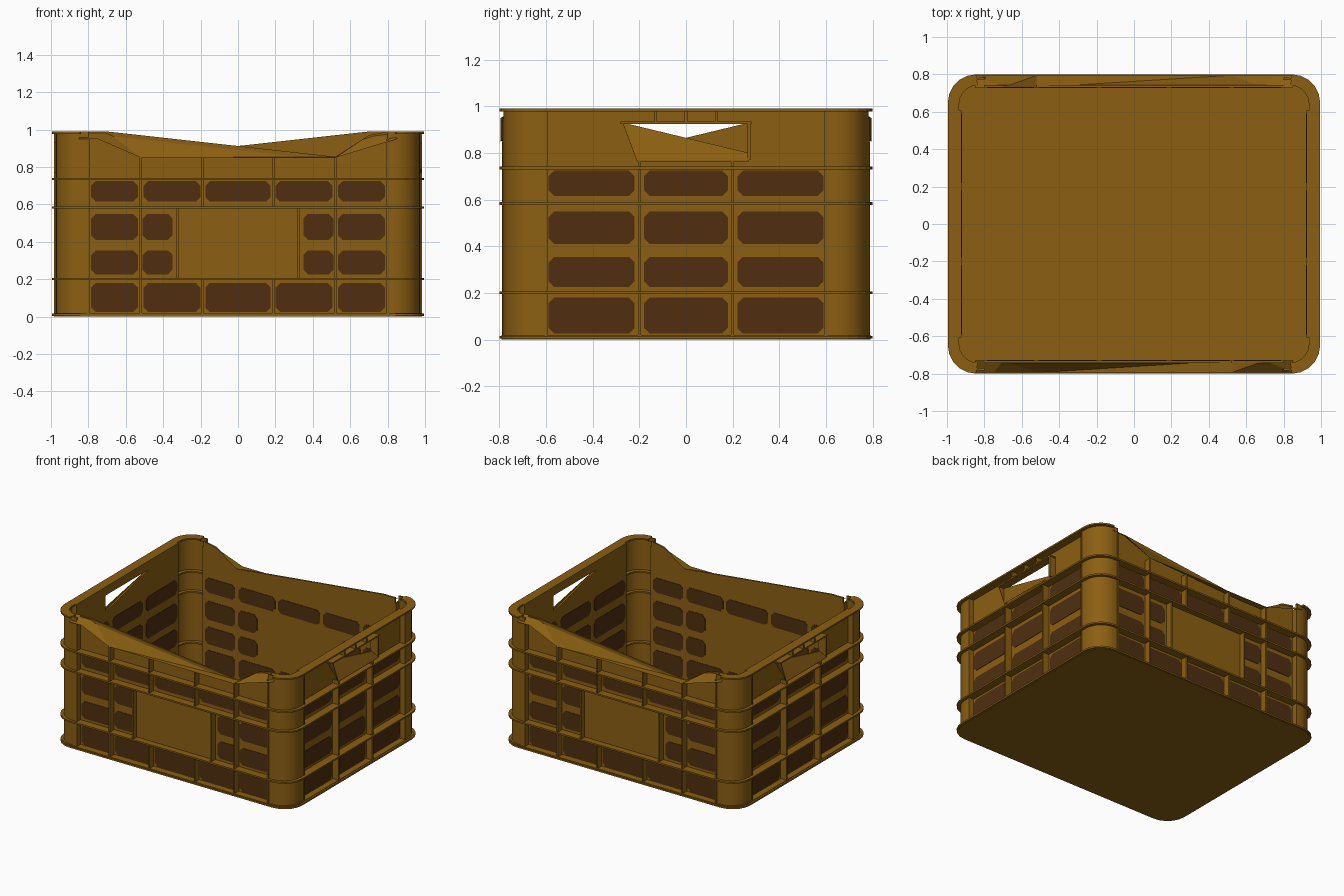
import bpy, bmesh, math
from mathutils import Vector

if "Cube" in bpy.data.objects:
    bpy.data.objects.remove(bpy.data.objects["Cube"], do_unlink=True)


def material(name, rgb):
    m = bpy.data.materials.new(name)
    m.use_nodes = True
    m.diffuse_color = (*rgb, 1)
    m.node_tree.nodes["Principled BSDF"].inputs["Base Color"].default_value = (*rgb, 1)
    return m


OCHRE = material("ochre plastic", (0.26, 0.115, 0.006))
DARK = material("dark brown openings", (0.08, 0.028, 0.005))

OX, OY = 0.995, 0.80      # outer edge of the ribs
WX, WY = 0.935, 0.742     # recessed wall planes
PX, PY = 0.972, 0.782     # corner post planes
EX, EY = 0.80, 0.60       # where the corner posts begin
TOP, T = 0.99, 0.012      # height and sheet thickness
Z = Vector((0, 0, 1))


def finish(name, bm, mat=OCHRE, smooth=False):
    bmesh.ops.recalc_face_normals(bm, faces=bm.faces)
    me = bpy.data.meshes.new(name)
    bm.to_mesh(me)
    bm.free()
    me.materials.append(mat)
    ob = bpy.data.objects.new(name, me)
    bpy.context.collection.objects.link(ob)
    if smooth:
        bpy.ops.object.select_all(action="DESELECT")
        ob.select_set(True)
        bpy.context.view_layer.objects.active = ob
        bpy.ops.object.shade_smooth_by_angle(angle=math.radians(35))
    return ob


def prism(bm, pts, off):
    """Solid made by sweeping a polygon along an offset."""
    a = [bm.verts.new(p) for p in pts]
    b = [bm.verts.new(Vector(p) + Vector(off)) for p in pts]
    bm.faces.new(a)
    bm.faces.new(b[::-1])
    for i in range(len(a)):
        j = (i + 1) % len(a)
        bm.faces.new((a[i], b[i], b[j], a[j]))


def box(bm, lo, hi):
    prism(bm, [(lo[0], lo[1], lo[2]), (hi[0], lo[1], lo[2]),
               (hi[0], hi[1], lo[2]), (lo[0], hi[1], lo[2])], Z * (hi[2] - lo[2]))


def rounded(hx, hy, r, z, n=5):
    pts = []
    for q, (sx, sy) in enumerate(((1, 1), (-1, 1), (-1, -1), (1, -1))):
        for i in range(n + 1):
            a = math.pi / 2 * (q + i / n)
            pts.append((sx * (hx - r) + r * math.cos(a), sy * (hy - r) + r * math.sin(a), z))
    return pts


def ring(name, z, skip_ends=False):
    """Flange around the crate, optionally open along front and back."""
    bm = bmesh.new()
    out, inn = rounded(OX, OY, 0.15, z), rounded(WX, WY, 0.10, z)
    for i in range(len(out)):
        j = (i + 1) % len(out)
        if skip_ends and abs(out[i][0] - out[j][0]) > 1:
            continue
        prism(bm, [out[i], out[j], inn[j], inn[i]], Z * T)
    return finish(name, bm)


def front(s, u, d, z):
    """Point on the front (s=1) or back (s=-1) wall."""
    return Vector((s * u, -s * d, z))


def side(s, u, d, z):
    """Point on the left (s=1) or right (s=-1) wall."""
    return Vector((s * d, s * u, z))


def rib(bm, at, s, u, z0, z1, d0, d1):
    a, b = at(s, u - T / 2, d0, z0), at(s, u + T / 2, d1, z1)
    box(bm, a, b)


def opening(bm, at, s, u0, u1, z0, z1, d):
    """Thin plate with clipped corners, flush through the wall."""
    c = 0.025
    prof = [(u0 + c, z0), (u1 - c, z0), (u1, z0 + c), (u1, z1 - c),
            (u1 - c, z1), (u0 + c, z1), (u0, z1 - c), (u0, z0 + c)]
    pts = [at(s, u, d - T - 0.003, z) for u, z in prof]
    prism(bm, pts, at(s, 0, T + 0.006, 0))


# Floor and horizontal flanges
bm = bmesh.new()
prism(bm, rounded(PX + 0.01, PY + 0.01, 0.14, 0), Z * 0.02)
finish("floor", bm)
for name, z in (("base_flange", 0.004), ("lower_flange", 0.195),
                ("middle_flange", 0.578), ("upper_flange", 0.73)):
    ring(name, z)
ring("top_rim", TOP - T, True)

# Rounded corner posts
bm = bmesh.new()
for sx in (1, -1):
    for sy in (1, -1):
        r, n = 0.14, 8
        def path(hx, hy, rad):
            arc = [(hx - rad + rad * math.cos(math.pi / 2 * i / n),
                    hy - rad + rad * math.sin(math.pi / 2 * i / n)) for i in range(n + 1)]
            return [(hx, EY)] + arc + [(EX, hy)]
        outer, inner = path(PX, PY, r), path(PX - T, PY - T, r - T)
        lay = []
        for z in (0.004, TOP):
            lay.append([[bm.verts.new((sx * x, sy * y, z)) for x, y in p] for p in (outer, inner)])
        (o0, i0), (o1, i1) = lay
        for k in range(len(o0) - 1):
            bm.faces.new((o0[k], o0[k + 1], o1[k + 1], o1[k]))
            bm.faces.new((i0[k], i1[k], i1[k + 1], i0[k + 1]))
            bm.faces.new((o1[k], o1[k + 1], i1[k + 1], i1[k]))
finish("corner_posts", bm, smooth=True)

ROWS = ((0.025, 0.18), (0.225, 0.355), (0.41, 0.55), (0.615, 0.725))
DIP_IN = ((-0.85, TOP), (-0.7, TOP), (0.52, 0.855), (0.7, 0.97), (0.85, TOP))
DIP_OUT = ((-0.85, 0.95), (-0.75, 0.95), (-0.52, 0.85), (0.52, 0.85), (0.85, 0.95))

for s, end in ((1, "front"), (-1, "back")):
    # Long wall with a dipped top edge
    bm = bmesh.new()
    prof = [(-EX, 0), (EX, 0), (EX, TOP)] + [p for p in DIP_IN[::-1] if abs(p[0]) < EX] + [(-EX, TOP)]
    prism(bm, [front(s, u, WY, z) for u, z in prof], front(s, 0, -T, 0))
    finish(end + "_wall", bm)

    # Sloping lip from the wall to the outer edge
    bm = bmesh.new()
    a = [bm.verts.new(front(s, u, WY - T, z)) for u, z in DIP_IN]
    b = [bm.verts.new(front(s, u, OY - 0.005, z)) for u, z in DIP_OUT]
    for i in range(len(a) - 1):
        bm.faces.new((a[i], a[i + 1], b[i + 1]))
        bm.faces.new((a[i], b[i + 1], b[i]))
    finish(end + "_lip", bm)

    # Upright ribs and label plate
    bm = bmesh.new()
    for m in (1, -1):
        rib(bm, front, s, m * EX, 0, 0.95, WY - T, PY + 0.005)
        rib(bm, front, s, m * 0.52, 0, 0.85, WY - T, OY - 0.01)
        rib(bm, front, s, m * 0.19, 0, 0.2, WY - T, OY - 0.01)
        rib(bm, front, s, m * 0.19, 0.58, 0.85, WY - T, OY - 0.01)
        rib(bm, front, s, m * 0.325, 0.2, 0.58, WY - T, OY - 0.01)
    finish(end + "_ribs", bm)
    bm = bmesh.new()
    box(bm, front(s, -0.32, WY, 0.205), front(s, 0.32, WY + 0.01, 0.58))
    finish(end + "_label_plate", bm)

    # Dark openings
    bm = bmesh.new()
    for k, (z0, z1) in enumerate(ROWS):
        cols = [(0.535, 0.785)] + ([(0.35, 0.51)] if k in (1, 2) else [(0.2, 0.505)])
        for u0, u1 in cols:
            opening(bm, front, s, u0, u1, z0, z1, WY)
            opening(bm, front, s, -u1, -u0, z0, z1, WY)
        if k in (0, 3):
            opening(bm, front, s, -0.175, 0.175, z0, z1, WY)
    finish(end + "_openings", bm, DARK)

for s, end in ((1, "left"), (-1, "right")):
    # Short wall with a hand hole
    bm = bmesh.new()
    low = [(-EY, 0), (EY, 0), (EY, 0.93), (0.27, 0.93), (0.27, 0.80), (-0.27, 0.93), (-EY, 0.93)]
    high = [(-EY, 0.93), (EY, 0.93), (EY, TOP), (-EY, TOP)]
    for prof in (low, high):
        prism(bm, [side(s, u, WX, z) for u, z in prof], side(s, 0, -T, 0))
    finish(end + "_wall", bm)

    # Handle surround
    bm = bmesh.new()
    prism(bm, [side(s, -0.27, WX, 0.93), side(s, 0.27, WX, 0.80),
               side(s, 0.27, OX - 0.01, 0.77), side(s, -0.21, OX - 0.01, 0.77)], Z * -0.006)
    prism(bm, [side(s, -0.27, WX, 0.93), side(s, -0.21, OX - 0.01, 0.77),
               side(s, -0.27, OX - 0.01, 0.93)], Z * -0.006)
    box(bm, side(s, -0.28, WX - T, 0.925), side(s, 0.28, OX - 0.01, 0.935))
    rib(bm, side, s, 0.27, 0.77, 0.93, WX - T, OX - 0.01)
    finish(end + "_handle", bm)

    # Upright ribs
    bm = bmesh.new()
    for m in (1, -1):
        rib(bm, side, s, m * EY, 0, TOP, WX - T, PX + 0.005)
        rib(bm, side, s, m * 0.2, 0, 0.77, WX - T, OX - 0.01)
    for u in (-0.13, 0, 0.13):
        rib(bm, side, s, u, 0.93, TOP - T, WX, OX - 0.01)
    finish(end + "_ribs", bm)

    # Dark openings
    bm = bmesh.new()
    for z0, z1 in ROWS:
        for u0, u1 in ((-0.59, -0.22), (-0.18, 0.18), (0.22, 0.59)):
            opening(bm, side, s, u0, u1, z0, z1, WX)
    finish(end + "_openings", bm, DARK)
